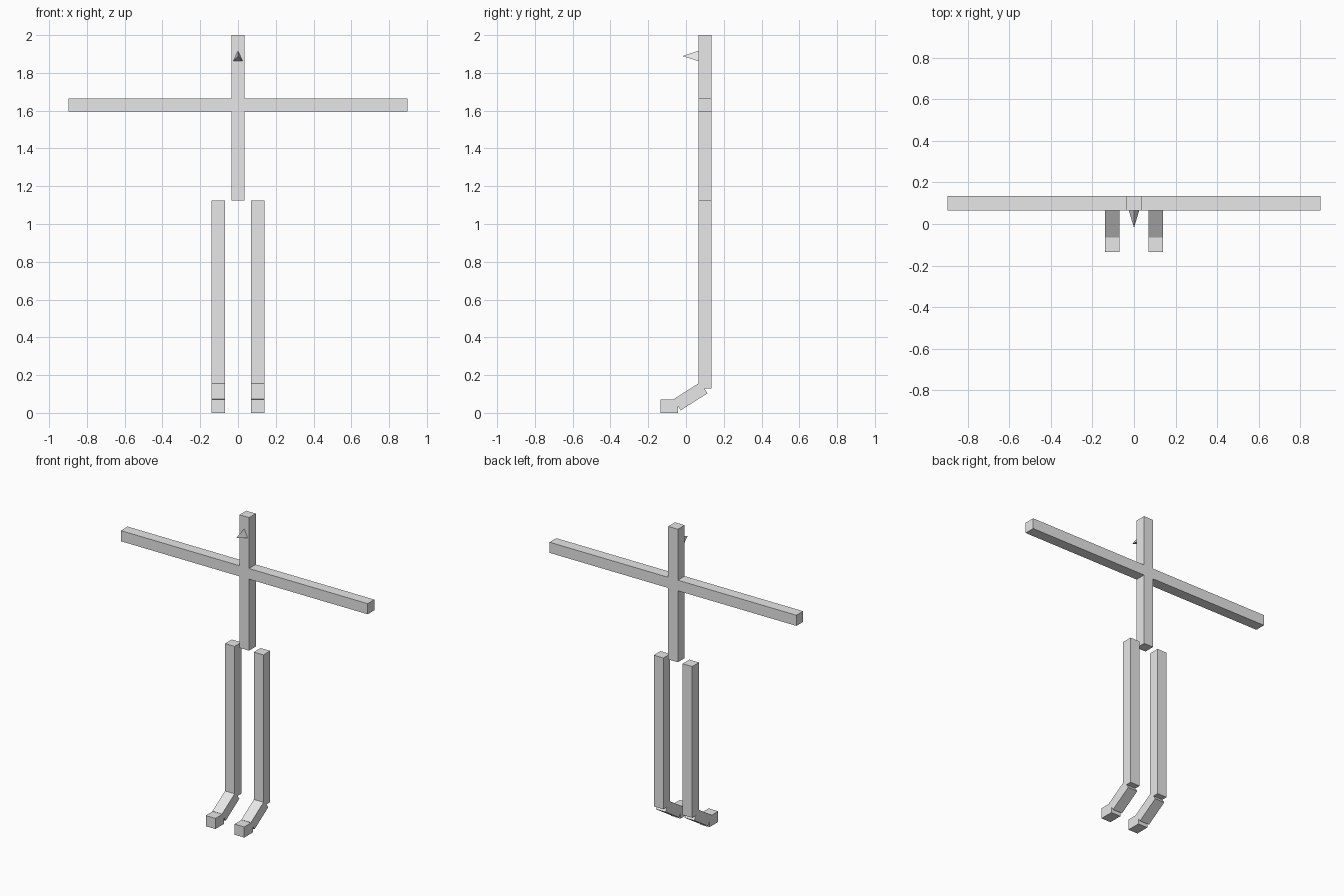
import bpy
from math import radians
from mathutils import Matrix

cube = bpy.data.objects.get("Cube")
if cube:
    bpy.data.objects.remove(cube, do_unlink=True)

GREY = (0.8, 0.8, 0.8, 1.0)
grey = bpy.data.materials.new("light_grey")
grey.use_nodes = True
grey.diffuse_color = GREY
grey.node_tree.nodes["Principled BSDF"].inputs["Base Color"].default_value = GREY

T = 0.07          # bar thickness
BACK_Y = 0.1      # depth of the upright bars
LEG_X = 0.105


def add_mesh(name, verts, faces):
    mesh = bpy.data.meshes.new(name)
    mesh.from_pydata(verts, [], faces)
    mesh.materials.append(grey)
    obj = bpy.data.objects.new(name, mesh)
    bpy.context.collection.objects.link(obj)
    return obj


def bar(name, centre, size, tilt=0.0):
    """Box of the given size, tilted about the x axis."""
    bpy.ops.mesh.primitive_cube_add(size=1)
    obj = bpy.context.object
    obj.name = obj.data.name = name
    obj.data.transform(Matrix.Rotation(radians(tilt), 4, "X") @ Matrix.Diagonal((*size, 1)))
    obj.location = centre
    obj.data.materials.append(grey)
    return obj


# Body and outstretched arms
bar("body", (0, BACK_Y, 1.5625), (T, T, 0.875))
for side, s in (("left", 1), ("right", -1)):
    bar(side + "_arm", (s * 0.4665, BACK_Y, 1.63), (0.863, T, T))

    # Leg, sloping ankle and flat toe
    x = s * LEG_X
    bar(side + "_leg", (x, BACK_Y, 0.6275), (T, T, 0.995))
    bar(side + "_ankle", (x, 0.024, 0.088), (T, 0.168, T), 32.5)
    bar(side + "_toe", (x, -0.089, 0.035), (T, 0.092, T))

# Pointed three-sided nose
base_y = BACK_Y - T / 2
add_mesh("nose",
         [(-0.025, base_y, 1.862), (0.025, base_y, 1.862), (0, base_y, 1.917), (0, -0.018, 1.889)],
         [(0, 2, 1), (0, 1, 3), (1, 2, 3), (2, 0, 3)])
